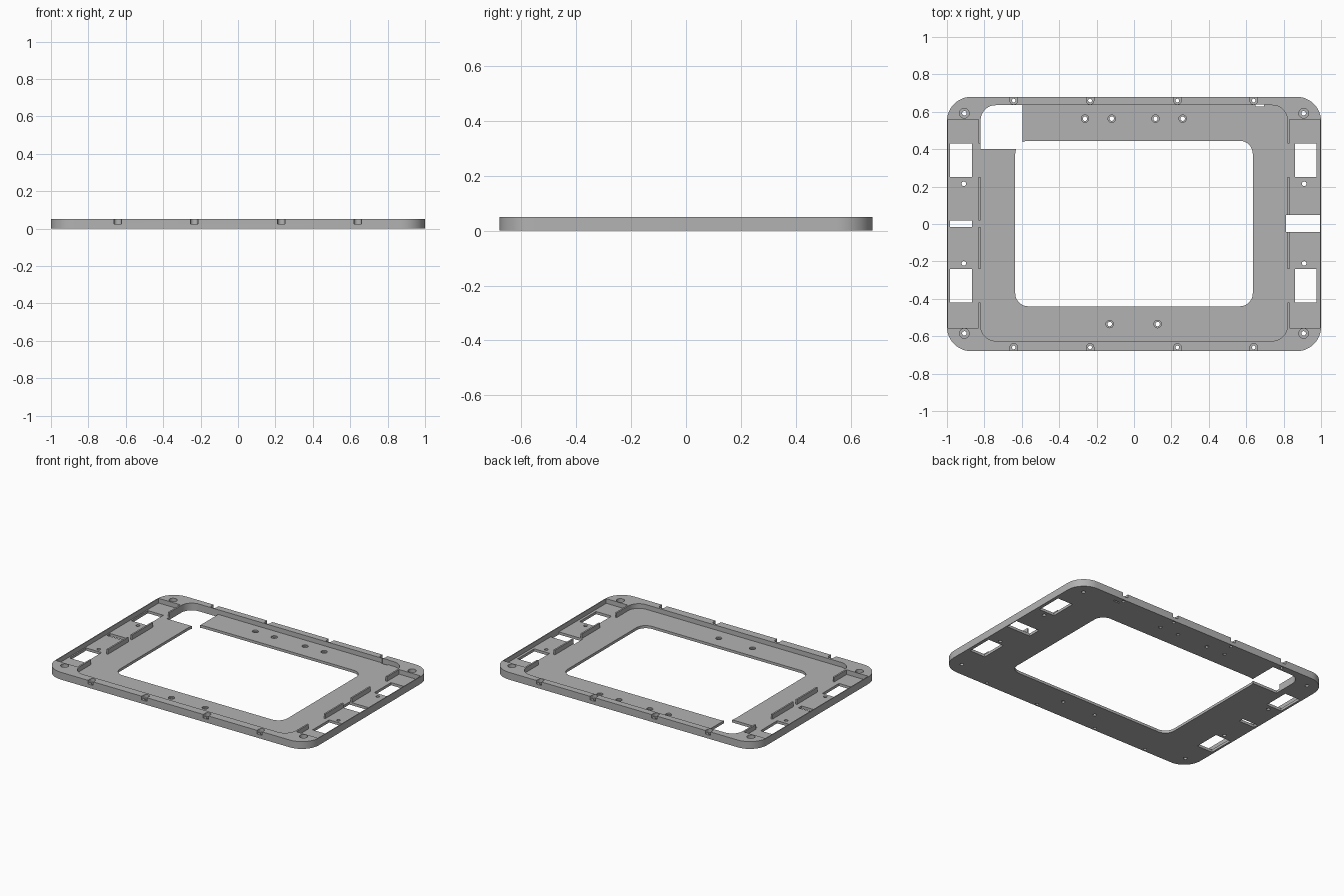
import bpy, bmesh, math

cube = bpy.data.objects.get("Cube")
if cube:
    bpy.data.objects.remove(cube, do_unlink=True)

TOP, FLOOR, LEDGE = 0.05, 0.018, 0.025
ABOVE, BELOW = 0.1, -0.05

grey = bpy.data.materials.new("plain grey")
grey.use_nodes = True
grey.diffuse_color = (0.45, 0.45, 0.45, 1)
grey.node_tree.nodes["Principled BSDF"].inputs["Base Color"].default_value = grey.diffuse_color


def box(x0, x1, y0, y1, radii=(0, 0, 0, 0)):
    """Rectangle outline; radii run from the +x +y corner anticlockwise."""
    corners = [(x1, y1, -1, -1), (x0, y1, 1, -1), (x0, y0, 1, 1), (x1, y0, -1, 1)]
    pts = []
    for i, ((x, y, sx, sy), r) in enumerate(zip(corners, radii)):
        if r == 0:
            pts.append((x, y))
            continue
        for k in range(13):
            a = math.pi / 2 * (i + k / 12)
            pts.append((x + sx * r + r * math.cos(a), y + sy * r + r * math.sin(a)))
    return pts


def disc(x, y, r, n=24):
    return [(x + r * math.cos(2 * math.pi * k / n), y + r * math.sin(2 * math.pi * k / n))
            for k in range(n)]


def prisms(name, outlines, z0, z1):
    """Extrude flat outlines into one object of separate solids."""
    bm = bmesh.new()
    for pts in outlines:
        low = [bm.verts.new((x, y, z0)) for x, y in pts]
        high = [bm.verts.new((x, y, z1)) for x, y in pts]
        bm.faces.new(low[::-1])
        bm.faces.new(high)
        for i in range(len(pts)):
            j = (i + 1) % len(pts)
            bm.faces.new((low[i], low[j], high[j], high[i]))
    mesh = bpy.data.meshes.new(name)
    bm.to_mesh(mesh)
    bm.free()
    obj = bpy.data.objects.new(name, mesh)
    bpy.context.collection.objects.link(obj)
    return obj


# Outer plate
frame = prisms("frame_plate", [box(-1, 1, -0.68, 0.68, [0.13] * 4)], 0, TOP)
frame.data.materials.append(grey)


def cut(name, outlines, z0, z1=ABOVE):
    cutter = prisms(name, outlines, z0, z1)
    cutter.hide_render = True
    mod = frame.modifiers.new(name, 'BOOLEAN')
    mod.operation, mod.solver, mod.object = 'DIFFERENCE', 'EXACT', cutter
    dg = bpy.context.evaluated_depsgraph_get()
    result = bpy.data.meshes.new_from_object(frame.evaluated_get(dg))
    frame.modifiers.clear()
    frame.data = result
    bpy.data.objects.remove(cutter, do_unlink=True)


def both_sides(x0, x1, y0, y1):
    return [box(x0, x1, y0, y1), box(-x1, -x0, y0, y1)]


# Central recess, side pockets and the gaps in the thin walls between them
cut("recess", [box(-0.82, 0.82, -0.625, 0.635, [0.08] * 4)], FLOOR)
cut("side_pockets", both_sides(0.831, 0.994, -0.555, 0.56), FLOOR)
cut("wall_gaps", [o for y0, y1 in ((0.25, 0.43), (-0.42, -0.24), (-0.015, 0.02))
                  for o in both_sides(0.8, 0.85, y0, y1)], FLOOR)

# Through openings
cut("main_opening", [box(-0.635, 0.635, -0.44, 0.445, [0.07] * 4)], BELOW)
cut("corner_opening", [box(-0.82, -0.595, 0.4, 0.635, (0, 0.08, 0, 0))], BELOW)
windows = [box(-0.985, -0.867, -0.015, 0.02), box(0.812, 0.994, -0.042, 0.048),
           box(0.65, 0.695, 0.628, 0.638)]
for y0, y1 in ((0.25, 0.43), (-0.42, -0.24)):
    windows += [box(-0.985, -0.867, y0, y1), box(0.86, 0.977, y0, y1)]
cut("windows", windows, BELOW)

# Screw positions
corner = [(sx * 0.907, y) for sx in (-1, 1) for y in (0.592, -0.585)]
pocket = [(sx * 0.91, y) for sx in (-1, 1) for y in (0.215, -0.21)]
edge = [(x, sy * 0.66) for x in (-0.643, -0.235, 0.232, 0.64) for sy in (-1, 1)]
floor = [(x, 0.563) for x in (-0.262, -0.119, 0.115, 0.26)]
floor += [(x, -0.535) for x in (-0.13, 0.126)]

# Edge notches with a rounded inner end
notches = []
for x, y in edge:
    if y > 0:
        notches.append(box(x - 0.02, x + 0.02, y - 0.02, 0.75, (0, 0, 0.019, 0.019)))
    else:
        notches.append(box(x - 0.02, x + 0.02, -0.75, y + 0.02, (0.019, 0.019, 0, 0)))
cut("edge_notches", notches, LEDGE)

# Counterbores, then the holes through them
cut("corner_counterbores", [disc(x, y, 0.026) for x, y in corner], LEDGE)
cut("floor_counterbores", [disc(x, y, 0.02) for x, y in floor], FLOOR / 2)
cut("screw_holes", [disc(x, y, 0.012) for x, y in corner + pocket + floor]
    + [disc(x, y, 0.01) for x, y in edge], BELOW)

# Smooth the curved walls while keeping edges crisp
bpy.ops.object.select_all(action='DESELECT')
frame.select_set(True)
bpy.context.view_layer.objects.active = frame
bpy.ops.object.shade_smooth_by_angle(angle=math.radians(30))
